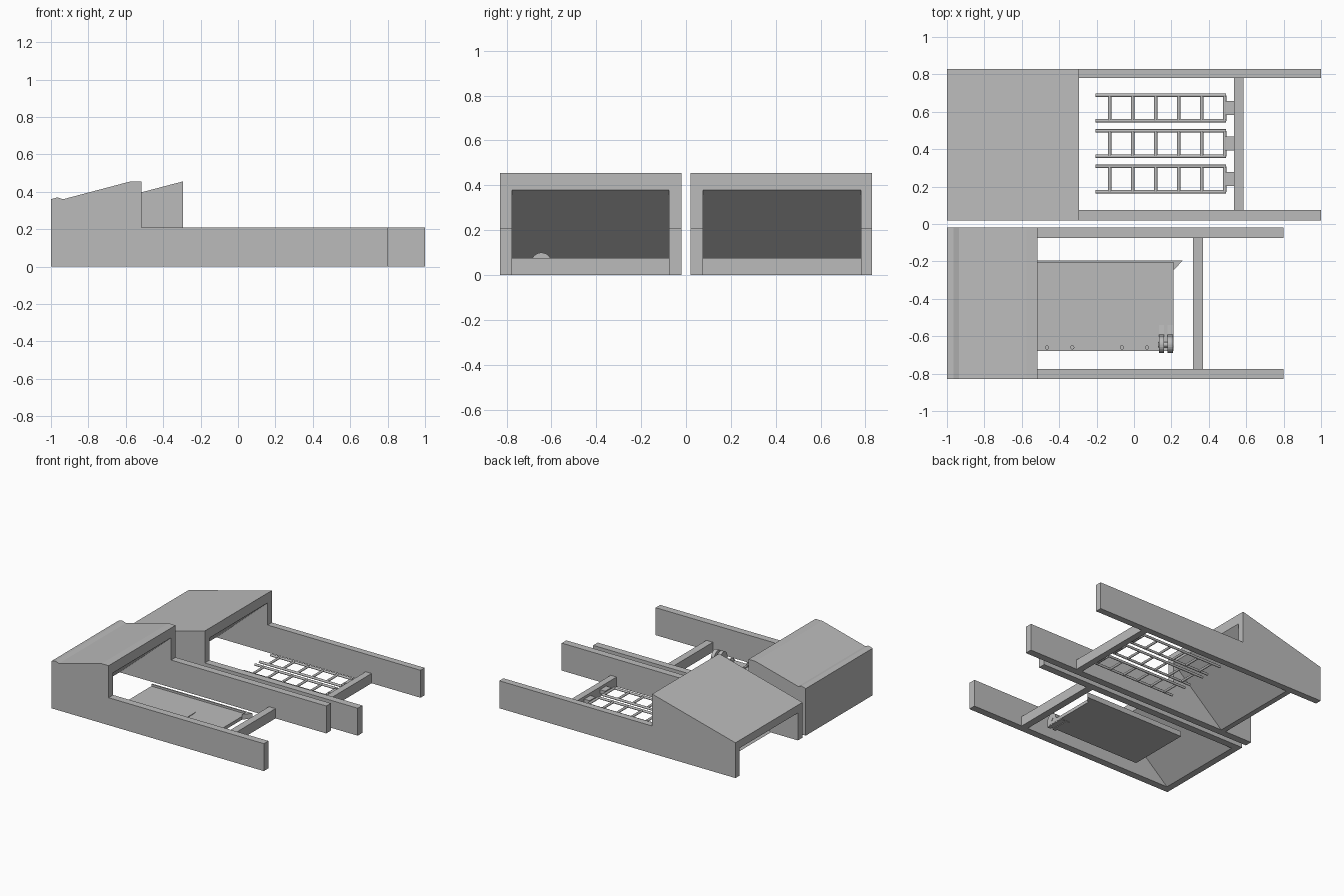
import bpy, bmesh, math
from mathutils import Vector

cube = bpy.data.objects.get("Cube")
if cube:
    bpy.data.objects.remove(cube, do_unlink=True)

grey = bpy.data.materials.new("plain grey")
grey.use_nodes = True
colour = (0.5, 0.5, 0.5, 1)
grey.diffuse_color = colour
grey.node_tree.nodes["Principled BSDF"].inputs["Base Color"].default_value = colour


def finish(name, bm):
    bmesh.ops.recalc_face_normals(bm, faces=bm.faces)
    mesh = bpy.data.meshes.new(name)
    bm.to_mesh(mesh)
    bm.free()
    mesh.materials.append(grey)
    ob = bpy.data.objects.new(name, mesh)
    bpy.context.collection.objects.link(ob)
    return ob


def prism(name, points, depth):
    """Extrude a closed outline of 3D points along depth."""
    bm = bmesh.new()
    face = bm.faces.new([bm.verts.new(p) for p in points])
    out = bmesh.ops.extrude_face_region(bm, geom=[face], use_keep_orig=True)
    moved = [v for v in out["geom"] if isinstance(v, bmesh.types.BMVert)]
    bmesh.ops.translate(bm, verts=moved, vec=Vector(depth))
    return finish(name, bm)


def side(name, profile, y0, y1):
    return prism(name, [(x, y0, z) for x, z in profile], (0, y1 - y0, 0))


def box(name, x0, x1, y0, y1, z0, z1):
    return side(name, [(x0, z0), (x1, z0), (x1, z1), (x0, z1)], y0, y1)


def tube(name, a, b, r):
    a, b = Vector(a), Vector(b)
    bm = bmesh.new()
    bmesh.ops.create_cone(bm, cap_ends=True, segments=12, radius1=r, radius2=r,
                          depth=(b - a).length)
    turn = (b - a).to_track_quat("Z", "Y")
    bmesh.ops.rotate(bm, verts=bm.verts, matrix=turn.to_matrix())
    bmesh.ops.translate(bm, verts=bm.verts, vec=(a + b) / 2)
    ob = finish(name, bm)
    for p in ob.data.polygons:
        p.use_smooth = len(p.vertices) == 4


# Front housing: long side walls with a raised, closed end
front_top = [(-1, 0.36), (-0.965, 0.37), (-0.935, 0.36), (-0.575, 0.455), (-0.515, 0.455)]
front_wall = [(-1, 0)] + front_top + [(-0.515, 0.21), (0.8, 0.21), (0.8, 0)]
side("front_outer_wall", front_wall, -0.83, -0.775)
side("front_inner_wall", front_wall, -0.075, -0.02)
side("front_hood", [(-1, 0)] + front_top + [(-0.515, 0.38), (-0.95, 0)], -0.775, -0.075)
box("front_crossbar", 0.315, 0.37, -0.775, -0.075, 0, 0.075)

# Rear housing: sloped roof, open end and a slanted inner plate
rear_wall = [(-1, 0), (-1, 0.27), (-0.295, 0.455), (-0.295, 0.21), (1, 0.21), (1, 0)]
side("rear_inner_wall", rear_wall, 0.02, 0.075)
side("rear_outer_wall", rear_wall, 0.78, 0.83)
side("rear_roof", [(-1, 0.21), (-1, 0.27), (-0.295, 0.455), (-0.295, 0.38), (-0.34, 0.38)],
     0.075, 0.78)
side("rear_slanted_plate", [(-0.295, 0.38), (-0.73, 0), (-0.77, 0), (-0.335, 0.38)],
     0.075, 0.78)
box("rear_crossbar", 0.535, 0.585, 0.075, 0.78, 0, 0.075)

# Three ladder racks fixed to the rear crossbar
for i, y in enumerate((0.24, 0.43, 0.62)):
    z = 0.04
    box(f"rack_bracket_{i}", 0.49, 0.535, y - 0.037, y + 0.037, 0.025, 0.055)
    for s in (-1, 1):
        tube(f"rack_rail_{i}", (-0.205, y + s * 0.068, z), (0.493, y + s * 0.068, z), 0.009)
    for k in range(6):
        x = -0.13 + k * 0.123
        tube(f"rack_rung_{i}", (x, y - 0.068, z), (x, y + 0.068, z), 0.009)

# Flat panel with a folded edge and a pointed corner
box("panel", -0.59, 0.21, -0.68, -0.195, 0.015, 0.04)
box("panel_lip", -0.59, 0.21, -0.205, -0.195, 0.015, 0.055)
prism("panel_spike", [(0.21, -0.195, 0.015), (0.26, -0.195, 0.015), (0.21, -0.25, 0.015)],
      (0, 0, 0.04))

# Rounded hatch on the panel
hatch = []
for k in range(24):
    q = k // 6
    a = math.radians(90 * q + 18 * (k % 6))
    sx = 1 if q in (0, 3) else -1
    sy = 1 if q < 2 else -1
    hatch.append((-0.2 + sx * 0.075 + 0.037 * math.cos(a),
                  -0.47 + sy * 0.068 + 0.037 * math.sin(a), 0.04))
prism("panel_hatch", hatch, (0, 0, 0.004))

# Small clips along the panel edge
for x in (-0.465, -0.33, -0.065, 0.07):
    box("clip_arm", x - 0.009, x + 0.009, -0.68, -0.61, 0.04, 0.048)
    tube("clip_pin", (x, -0.66, 0.04), (x, -0.66, 0.065), 0.011)

# Pair of rounded hinge lugs with a pin
arc = [(-0.645 + 0.045 * math.cos(math.radians(a)), 0.055 + 0.045 * math.sin(math.radians(a)))
       for a in range(0, 181, 15)]
outline = [(-0.69, 0.01), (-0.54, 0.01), (-0.54, 0.04), (-0.59, 0.045)] + arc
for x in (0.133, 0.18):
    prism("hinge_lug", [(x, y, z) for y, z in outline], (0.028, 0, 0))
tube("hinge_pin", (0.13, -0.645, 0.055), (0.212, -0.645, 0.055), 0.014)
